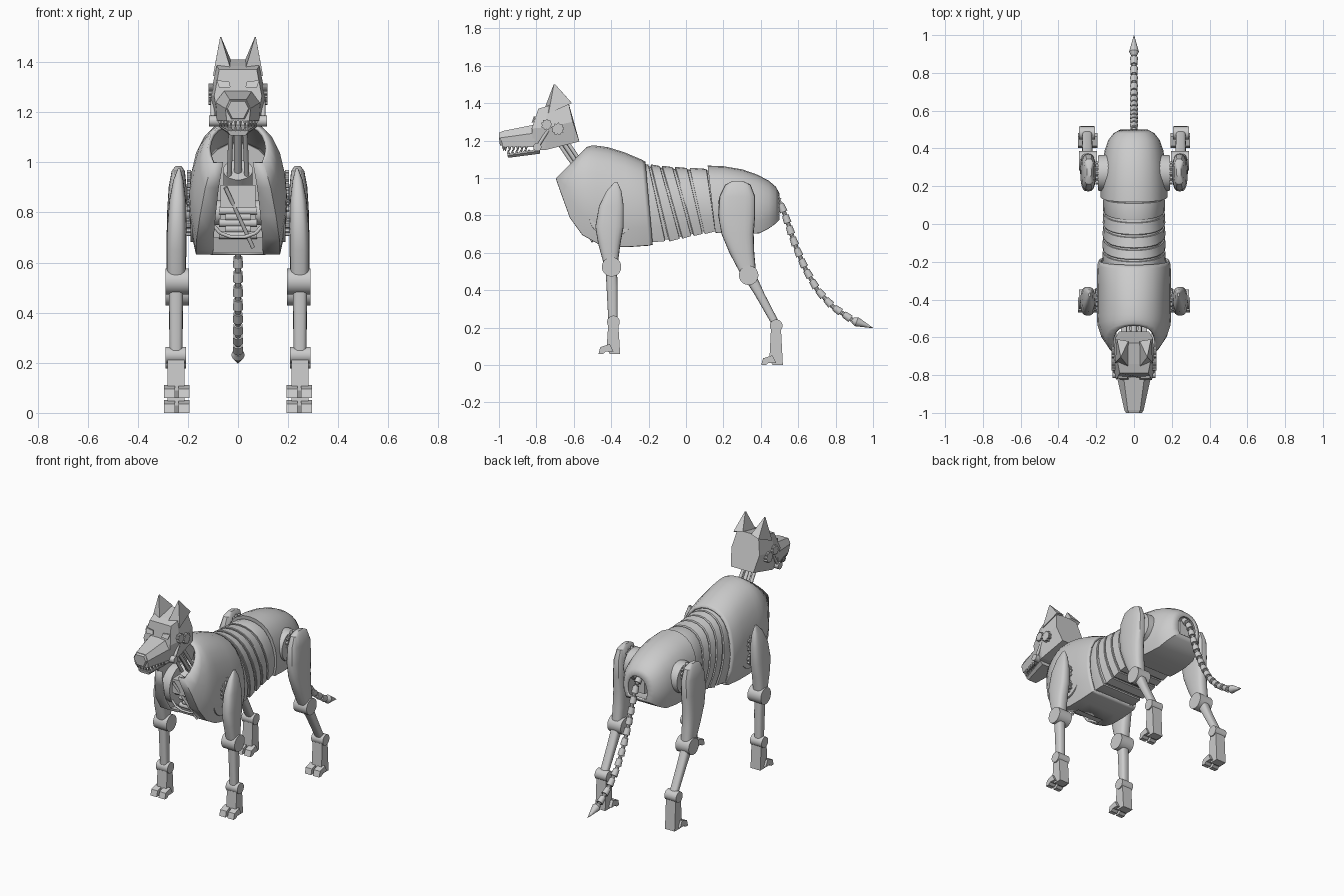
import bpy, bmesh, math
from mathutils import Vector

cube = bpy.data.objects.get("Cube")
if cube:
    bpy.data.objects.remove(cube, do_unlink=True)

metal = bpy.data.materials.new("grey metal")
metal.use_nodes = True
metal.diffuse_color = (0.6, 0.6, 0.6, 1)
metal.node_tree.nodes["Principled BSDF"].inputs["Base Color"].default_value = (0.6, 0.6, 0.6, 1)


def finish(name, bm, mirror=False, smooth=True, shell=0):
    bmesh.ops.recalc_face_normals(bm, faces=bm.faces)
    me = bpy.data.meshes.new(name)
    bm.to_mesh(me)
    bm.free()
    me.materials.append(metal)
    ob = bpy.data.objects.new(name, me)
    bpy.context.collection.objects.link(ob)
    if smooth:
        bpy.ops.object.select_all(action='DESELECT')
        ob.select_set(True)
        bpy.context.view_layer.objects.active = ob
        bpy.ops.object.shade_smooth_by_angle(angle=math.radians(32))
    if shell:
        mod = ob.modifiers.new("shell", 'SOLIDIFY')
        mod.thickness, mod.offset = shell, 0
    if mirror:
        ob.modifiers.new("mirror", 'MIRROR')
    return ob


def loft(name, rings, caps=(True, True), skip=None, **kw):
    """Skin a list of equal-length point rings."""
    bm = bmesh.new()
    vs = [[bm.verts.new(p) for p in r] for r in rings]
    n = len(vs[0])
    for i in range(len(vs) - 1):
        for j in range(n):
            if not (skip and skip(i, j)):
                k = (j + 1) % n
                bm.faces.new((vs[i][j], vs[i][k], vs[i + 1][k], vs[i + 1][j]))
    for use, ring in zip(caps, (vs[0], vs[-1])):
        if use:
            bm.faces.new(ring)
    return finish(name, bm, **kw)


def prism(name, outline, x0, x1, mirror=True):
    """Extrude a side outline (y, z) across x."""
    return loft(name, [[(x, y, z) for y, z in outline] for x in (x0, x1)],
                mirror=mirror, smooth=False)


def rod(name, a, b, r, r2=None, sides=16, mirror=False):
    a, b = Vector(a), Vector(b)
    q = (b - a).to_track_quat('Z', 'Y')
    ring = [Vector((math.cos(t), math.sin(t), 0)) for t in
            (2 * math.pi * (i + 0.5) / sides for i in range(sides))]
    r2 = r if r2 is None else r2
    return loft(name, [[a + q @ (v * r) for v in ring], [b + q @ (v * r2) for v in ring]],
                mirror=mirror)


def gear(name, y, z, r, x0, x1, teeth=9):
    pts = []
    for i in range(teeth * 4):
        a, k = 2 * math.pi * i / (teeth * 4), r if i % 4 < 2 else r * 0.82
        pts.append((y + k * math.cos(a), z + k * math.sin(a)))
    prism(name, pts, x0, x1)


# Body cross-section: domed back, tucked sides, flat underside
HALF = [(0, 1), (.25, .985), (.5, .935), (.7, .85), (.86, .72), (.96, .55), (1, .38),
        (.97, .2), (.86, 0), (.52, 0), (0, 0)]
PROFILE = HALF + [(-x, h) for x, h in HALF[-2:0:-1]]


def body_ring(yt, zt, yb, zb, hw, s=1.0):
    pts = []
    for x, h in PROFILE:
        h = 0.5 + (h - 0.5) * s
        pts.append((x * hw * s, yb + (yt - yb) * h, zb + (zt - zb) * h))
    return pts


# Chest shell, open at the neck and along the breast
chest = [(-.22, 1.08, -.18, .65, .18), (-.24, 1.092, -.2, .645, .187),
         (-.33, 1.13, -.3, .638, .19), (-.42, 1.158, -.4, .638, .19),
         (-.48, 1.166, -.47, .655, .19), (-.505, 1.166, -.55, .7, .187),
         (-.515, 1.164, -.615, .79, .172), (-.525, 1.16, -.655, .9, .148),
         (-.535, 1.153, -.69, 1.0, .115)]
loft("chest_shell", [body_ring(*r) for r in chest], (False, False),
     lambda i, j: i >= 3 and j in (9, 10), shell=.014)

# Stepped ribs around the waist
cuts = [(-.25, 1.08, -.2, .655, .17), (-.19, 1.073, -.09, .66, .168), (-.13, 1.066, -.02, .675, .167),
        (-.06, 1.06, .04, .69, .166), (.02, 1.055, .1, .7, .165), (.13, 1.05, .17, .715, .165)]
ribs = []
for a, b in zip(cuts, cuts[1:]):
    for f, s in ((0, .985), (.06, 1), (.8, .985), (.82, .94), (.99, .94)):
        ribs.append(body_ring(*[u + (v - u) * f for u, v in zip(a, b)], s))
loft("waist_ribs", ribs)

# Hip shell with an opening for the tail
hips = [(.12, 1.062, .16, .712, .172), (.2, 1.057, .23, .708, .17), (.3, 1.04, .31, .705, .162),
        (.38, 1.012, .39, .71, .15), (.44, .98, .44, .735, .132), (.475, .95, .475, .76, .105),
        (.495, .915, .495, .78, .07)]
loft("hip_shell", [body_ring(*r) for r in hips], (True, False), shell=.012)
prism("tail_mount", [(.36, .8), (.47, .8), (.47, .89), (.36, .89)], -.035, .035, False)

# Breast machinery
prism("breast_block", [(-.57, .82), (-.57, .91), (-.35, .91), (-.35, .82)], -.07, .07, False)
prism("breast_base", [(-.45, .64), (-.47, .7), (-.3, .7), (-.3, .64)], -.1, .1, False)
for i in range(5):
    w = .05 if i % 2 else .075
    rod("breast_roller", (-w, -.48, .71 + i * .024), (w, -.48, .71 + i * .024), .016)
rod("breast_lever", (-.05, -.59, .9), (.06, -.5, .66), .008)
arc = [(.1 * math.sin(t), -.53, .76 - .06 * math.cos(t)) for t in (-1.4, -.8, -.3, .3, .8, 1.4)]
for a, b in zip(arc, arc[1:]):
    rod("breast_hose", a, b, .007)
rod("breast_side_gear", (.07, -.44, .8), (.13, -.44, .8), .05, mirror=True)

# Neck struts
rod("neck_core", (0, -.46, .9), (0, -.66, 1.2), .016)
for y in (0, .05):
    rod("neck_strut", (.035, -.52 + y, .95), (.025, -.69 + y, 1.2), .01, mirror=True)
rod("neck_root", (0, -.4, .86), (0, -.5, .97), .06)


# Head: six-sided rings, each corner given as (half width, y, z)
def head_ring(top, mid, low):
    return [top, mid, low] + [(-x, y, z) for x, y, z in (low, mid, top)]


loft("skull", [head_ring((.075, -.79, 1.37), (.095, -.825, 1.265), (.075, -.815, 1.15)),
               head_ring((.085, -.74, 1.385), (.11, -.75, 1.27), (.09, -.75, 1.15)),
               head_ring((.075, -.63, 1.41), (.1, -.605, 1.3), (.08, -.57, 1.195))], smooth=False)
loft("muzzle", [head_ring((.055, -.81, 1.285), (.09, -.81, 1.24), (.085, -.81, 1.165)),
                head_ring((.033, -.985, 1.25), (.05, -.99, 1.215), (.045, -.98, 1.165))], smooth=False)
loft("nose", [head_ring((.035, -.975, 1.251), (.052, -.98, 1.215), (.03, -.97, 1.17)),
              head_ring((.028, -1, 1.242), (.042, -1, 1.215), (.022, -.995, 1.175))], smooth=False)
loft("lower_jaw", [head_ring((.08, -.78, 1.155), (.08, -.78, 1.145), (.06, -.78, 1.13)),
                   head_ring((.04, -.955, 1.128), (.04, -.955, 1.12), (.03, -.95, 1.108))], smooth=False)
for i in range(6):
    f = i / 5
    x, y = .042 + .03 * (1 - f), -.84 - .11 * f
    rod("upper_tooth", (x, y - .015, 1.168), (x, y - .015, 1.143), .009, .001, 6, True)
    rod("lower_tooth", (x - .004, y, 1.13 + .015 * (1 - f)), (x - .004, y, 1.152), .008, .001, 6, True)
for x in (.01, .028):
    rod("front_tooth", (x, -.975, 1.168), (x, -.975, 1.143), .009, .001, 6, True)
    rod("front_lower_tooth", (x, -.948, 1.125), (x, -.948, 1.15), .008, .001, 6, True)

# Ears, eyes and cheek gears
tip = Vector((.07, -.705, 1.507))
base = [Vector(p) for p in ((.03, -.755, 1.375), (.1, -.735, 1.345), (.09, -.61, 1.4), (.03, -.62, 1.412))]
loft("ear", [base, [tip + (p - tip) * .06 for p in base]], mirror=True, smooth=False)
loft("eye", [[(x, -.812 + (z - 1.32) * .36 - d, z) for x, z in
              ((.03, 1.3), (.035, 1.322), (.085, 1.328), (.075, 1.298))] for d in (-.004, .005)],
     mirror=True, smooth=False)
gear("cheek_gear_front", -.745, 1.285, .03, .09, .118)
gear("cheek_gear_back", -.685, 1.262, .034, .09, .118)
rod("jaw_pivot", (.07, -.795, 1.165), (.115, -.795, 1.165), .022, mirror=True)
rod("cheek_strut", (.1, -.795, 1.165), (.1, -.735, 1.26), .009, mirror=True)


# Legs: rounded rings stacked over height (z, front y, back y, inner x, outer x)
def limb(name, rows):
    rings = []
    for z, ya, yb, xa, xb in rows:
        ring = []
        for i in range(20):
            c, s = math.cos(math.pi * i / 10), math.sin(math.pi * i / 10)
            c, s = (math.copysign(abs(v) ** .7, v) for v in (c, s))
            ring.append(((xa + xb) / 2 + c * (xb - xa) / 2, (ya + yb) / 2 + s * (yb - ya) / 2, z))
        rings.append(ring)
    loft(name, rings, mirror=True)


limb("front_upper_leg", [(.975, -.385, -.365, .23, .24), (.93, -.425, -.345, .218, .258),
                         (.85, -.465, -.333, .208, .274), (.74, -.485, -.333, .205, .283),
                         (.65, -.47, -.35, .207, .285), (.54, -.44, -.365, .21, .283)])
limb("hind_upper_leg", [(.985, .25, .3, .225, .25), (.965, .21, .345, .212, .265),
                        (.9, .178, .37, .205, .277), (.8, .172, .37, .203, .283),
                        (.7, .19, .362, .205, .285), (.6, .232, .365, .207, .285),
                        (.49, .29, .375, .21, .283)])
limb("front_lower_leg", [(.52, -.43, -.37, .218, .277), (.42, -.425, -.365, .22, .275),
                         (.23, -.415, -.365, .222, .273)])
limb("hind_lower_leg", [(.48, .3, .375, .218, .277), (.38, .365, .42, .22, .275),
                        (.215, .46, .505, .222, .273)])

# Joints, shoulder discs and drive gears; feet repeat at two offsets
for end, y, z, knee, ankle, disc in (("front", -.4, .8, (-.398, .525), (-.388, .23), .125),
                                     ("hind", .27, .87, (.335, .48), (.482, .21), .1)):
    rod(end + "_hub_disc", (.12, y, z), (.19, y, z), disc, disc * .94, 32, True)
    rod(end + "_axle", (.18, y, z), (.23, y, z), .035, mirror=True)
    gear(end + "_drive_gear", y, z + .04, .06, .188, .204, 12)
    gear(end + "_idler_gear", y + .01, z - .05, .045, .188, .206, 10)
    rod(end + "_knee", (.195, *knee), (.29, *knee), .052, sides=24, mirror=True)
    rod(end + "_ankle", (.207, *ankle), (.29, *ankle), .034, sides=20, mirror=True)
    ay, floor = ankle[0], .06 if end == "front" else 0
    prism(end + "_foot", [(ay - .027, ankle[1]), (ay + .025, ankle[1]), (ay + .036, floor),
                          (ay - .02, floor), (ay - .035, floor + .03), (ay - .035, floor + .05)],
          .213, .282)
    for x in (.192, .25):
        prism(end + "_toe", [(ay - .02, floor + .052), (ay - .07, floor + .036), (ay - .08, floor),
                             (ay - .055, floor), (ay - .04, floor + .012), (ay, floor + .012)],
              x + .002, x + .046)

# Segmented tail, sampled evenly along a curved path
path = [Vector((0, y, z)) for y, z in ((.46, .91), (.5, .875), (.535, .79), (.58, .65), (.635, .52),
                                       (.7, .405), (.78, .315), (.89, .24))]


def along(d):
    for a, b in zip(path, path[1:]):
        if d <= (b - a).length:
            return a.lerp(b, d / (b - a).length)
        d -= (b - a).length
    return path[-1]


total = sum((b - a).length for a, b in zip(path, path[1:]))
count = 13
for i in range(count):
    a, b = along(total * i / count), along(total * (i + 1) / count)
    rod("tail_bead", a.lerp(b, .12), a.lerp(b, .8), .018, .021)
    rod("tail_link", a, b, .012, sides=10)
end = Vector((0, 1, .198))
rod("tail_tip_base", path[-1], path[-1].lerp(end, .2), .014, .026)
rod("tail_tip", path[-1].lerp(end, .2), end, .026, .001)
